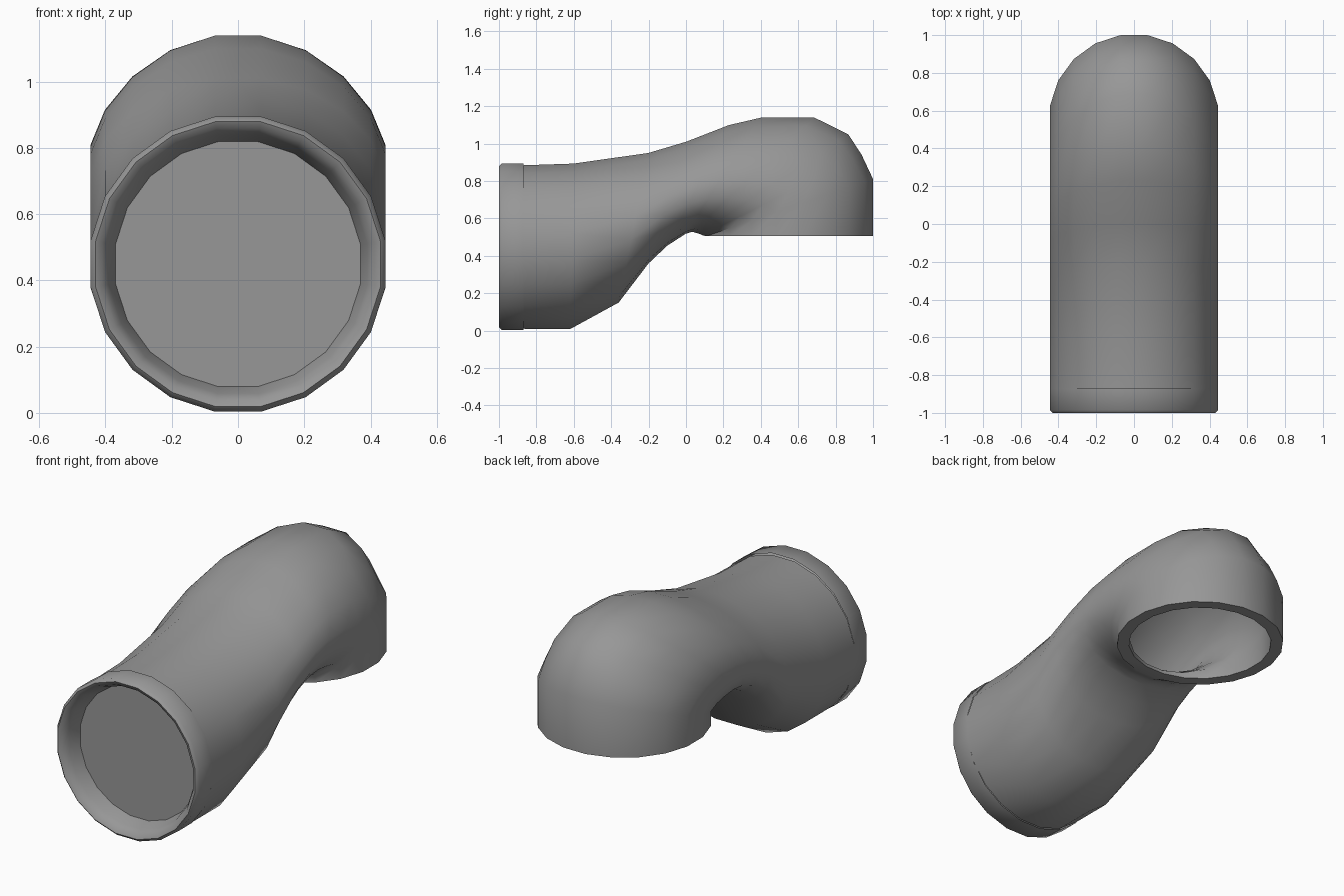
import bpy, bmesh, math
from mathutils import Vector

cube = bpy.data.objects.get("Cube")
if cube:
    bpy.data.objects.remove(cube)

SIDES = 20
HALF_WIDTH = 0.445
WALL = 0.065

grey = bpy.data.materials.new("pipe grey")
grey.use_nodes = True
colour = (0.31, 0.31, 0.31, 1)
grey.diffuse_color = colour
grey.node_tree.nodes["Principled BSDF"].inputs["Base Color"].default_value = colour


def section(top, bottom, half_width, egg=0.0, inset=0.0):
    """Ring between a top and a bottom point; egg moves its widest part down."""
    top, bottom = Vector((0, *top)), Vector((0, *bottom))
    centre = (top + bottom) / 2
    half = (top - bottom) / 2
    half = half.normalized() * (half.length - inset)
    # stretch so the flat sides still reach the full size
    fit = 1 / math.cos(math.pi / SIDES)
    wide = Vector((half_width - inset, 0, 0)) * fit
    angles = [2 * math.pi * (i + 0.5) / SIDES for i in range(SIDES)]
    return [centre + half * (math.cos(a) * fit - egg * math.sin(a) ** 2)
            + wide * math.sin(a) for a in angles]


def loft(name, rings, capped=False):
    """Skin through rings, either closed into a loop or capped at the last ring."""
    bm = bmesh.new()
    loops = [[bm.verts.new(p) for p in ring] for ring in rings]
    pairs = list(zip(loops, loops[1:]))
    if capped:
        bm.faces.new(loops[-1])
    else:
        pairs.append((loops[-1], loops[0]))
    for a, b in pairs:
        for i in range(SIDES):
            j = (i + 1) % SIDES
            bm.faces.new((a[i], a[j], b[j], b[i]))
    bmesh.ops.remove_doubles(bm, verts=bm.verts, dist=0.002)
    bmesh.ops.recalc_face_normals(bm, faces=bm.faces)
    mesh = bpy.data.meshes.new(name)
    bm.to_mesh(mesh)
    bm.free()
    mesh.materials.append(grey)
    obj = bpy.data.objects.new(name, mesh)
    bpy.context.collection.objects.link(obj)
    bpy.ops.object.select_all(action="DESELECT")
    obj.select_set(True)
    bpy.context.view_layer.objects.active = obj
    bpy.ops.object.shade_smooth_by_angle(angle=math.radians(50))


# Bent pipe: top and bottom points (y, z) and egg of each section, front to back
stations = [
    ((-0.87, 0.884), (-0.87, 0.01), 0),
    ((-0.60, 0.893), (-0.62, 0.008), 0),
    ((-0.20, 0.95), (-0.36, 0.15), 0),
    ((0.00, 1.01), (-0.20, 0.36), 0.05),
    ((0.23, 1.10), (-0.10, 0.455), 0.15),
    ((0.40, 1.14), (0.00, 0.52), 0.25),
    ((0.69, 1.14), (0.035, 0.53), 0.25),
    ((0.87, 1.05), (0.07, 0.52), 0.18),
    ((0.94, 0.94), (0.09, 0.51), 0.08),
    ((1.00, 0.81), (0.11, 0.505), 0),
    ((1.00, 0.505), (0.11, 0.505), 0),
]
outer = [section(t, b, HALF_WIDTH, e) for t, b, e in stations]
inner = [section(t, b, HALF_WIDTH, e, WALL) for t, b, e in stations]
loft("bent_pipe", outer + inner[::-1])

# Collar around the front end: rounded lip running in to a sunk end plate
collar_profile = [(0.445, -0.87), (0.445, -0.985), (0.43, -1.0), (0.41, -0.99),
                  (0.39, -0.955), (0.37, -0.885)]
mid = 0.449
loft("front_collar",
     [section((y, mid + r), (y, mid - r), r) for r, y in collar_profile], capped=True)
